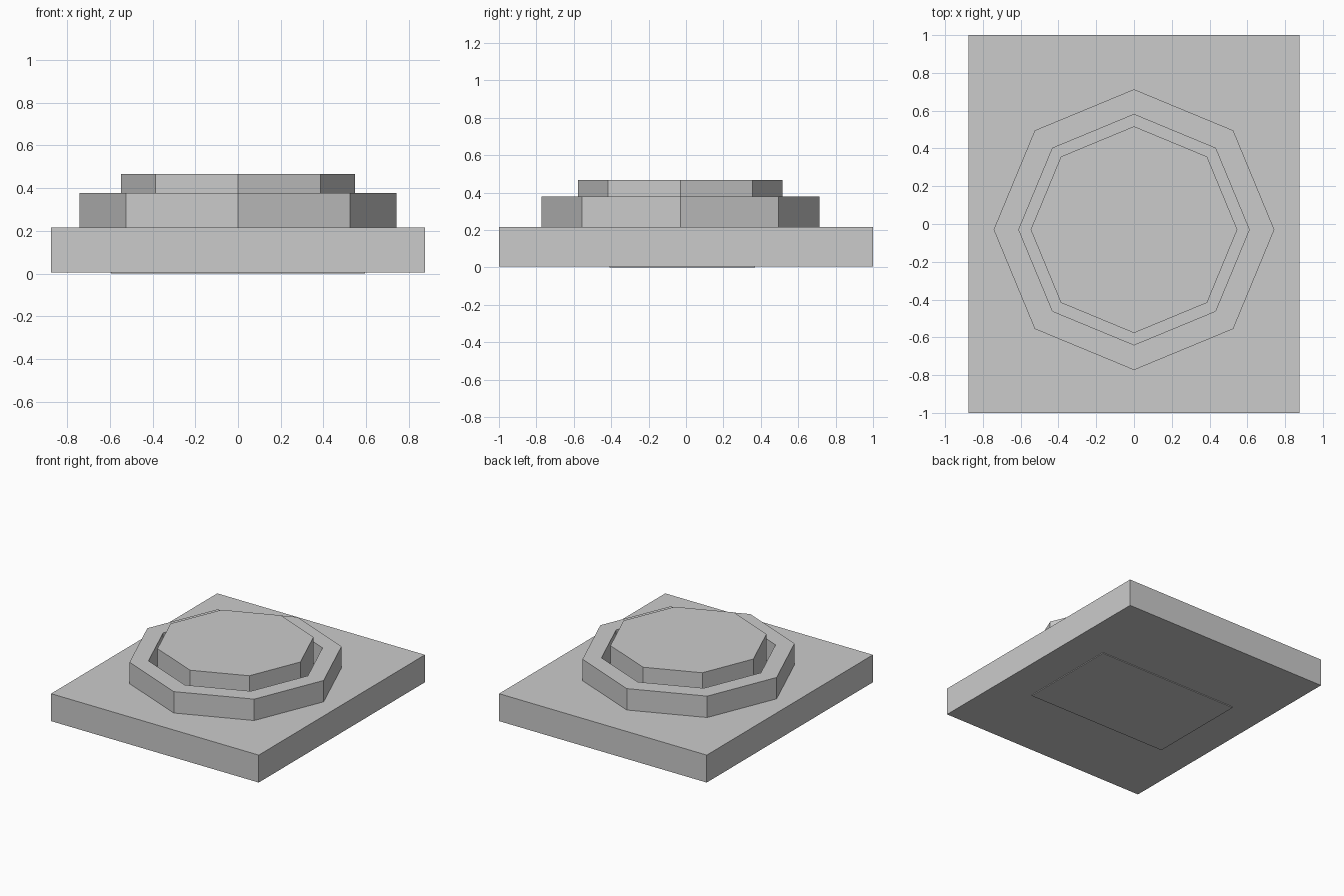
import bpy, bmesh, math

if "Cube" in bpy.data.objects:
    bpy.data.objects.remove(bpy.data.objects["Cube"])

CENTRE_Y = -0.03  # the octagonal parts sit slightly towards the front


def finish(name, bm):
    bmesh.ops.recalc_face_normals(bm, faces=bm.faces)
    mesh = bpy.data.meshes.new(name)
    bm.to_mesh(mesh)
    bm.free()
    obj = bpy.data.objects.new(name, mesh)
    bpy.context.collection.objects.link(obj)
    return obj


def box(name, x0, x1, y0, y1, z0, z1):
    bm = bmesh.new()
    bmesh.ops.create_cube(bm, size=1)
    bmesh.ops.scale(bm, vec=(x1 - x0, y1 - y0, z1 - z0), verts=bm.verts)
    bmesh.ops.translate(bm, vec=((x0 + x1) / 2, (y0 + y1) / 2, (z0 + z1) / 2), verts=bm.verts)
    return finish(name, bm)


def octagon(bm, radius, z):
    return [bm.verts.new((radius * math.cos(i * math.pi / 4),
                          CENTRE_Y + radius * math.sin(i * math.pi / 4), z)) for i in range(8)]


def bridge(bm, a, b):
    for i in range(8):
        j = (i + 1) % 8
        bm.faces.new((a[i], a[j], b[j], b[i]))


# Rectangular base with a very thin pad beneath it
box("base", -0.875, 0.875, -1, 1, 0.006, 0.215)
box("bottom_pad", -0.595, 0.595, -0.41, 0.37, 0, 0.006)

# Octagonal collar around the button
bm = bmesh.new()
loops = [octagon(bm, r, z) for r, z in
         ((0.743, 0.215), (0.743, 0.378), (0.61, 0.378), (0.61, 0.215))]
for k in range(4):
    bridge(bm, loops[k], loops[(k + 1) % 4])
finish("collar", bm)

# Octagonal button standing inside the collar
bm = bmesh.new()
low, high = octagon(bm, 0.547, 0.215), octagon(bm, 0.547, 0.466)
bridge(bm, low, high)
bm.faces.new(low)
bm.faces.new(high)
finish("button", bm)
